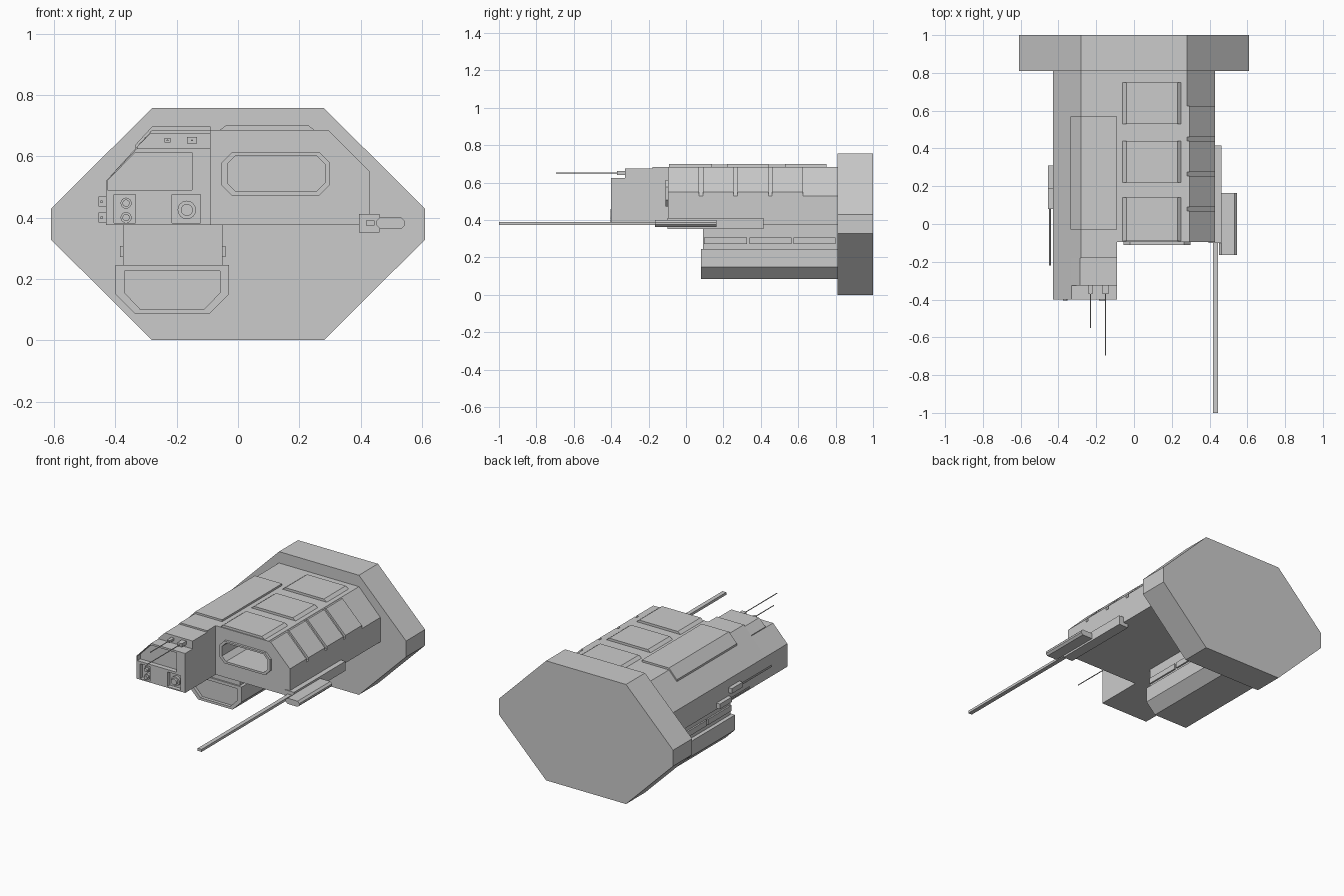
import bpy, bmesh, math


def prism(name, pts, y0, y1):
    """Extrude an x-z outline along y."""
    bm = bmesh.new()
    front = bm.faces.new([bm.verts.new((x, y0, z)) for x, z in pts])
    ext = bmesh.ops.extrude_face_region(bm, geom=[front])
    for v in ext["geom"]:
        if isinstance(v, bmesh.types.BMVert):
            v.co.y = y1
    bmesh.ops.recalc_face_normals(bm, faces=bm.faces)
    me = bpy.data.meshes.new(name)
    bm.to_mesh(me)
    bm.free()
    ob = bpy.data.objects.new(name, me)
    bpy.context.collection.objects.link(ob)
    return ob


def box(name, x0, x1, y0, y1, z0, z1):
    return prism(name, [(x0, z0), (x1, z0), (x1, z1), (x0, z1)], y0, y1)


def octagon(x0, x1, z0, z1, cx, cz):
    return [(x0 + cx, z0), (x1 - cx, z0), (x1, z0 + cz), (x1, z1 - cz),
            (x1 - cx, z1), (x0 + cx, z1), (x0, z1 - cz), (x0, z0 + cz)]


def rod(name, x, z, r, y0, y1, sides=12, r2=None):
    bpy.ops.mesh.primitive_cone_add(vertices=sides, radius1=r, radius2=r if r2 is None else r2,
                                    depth=y1 - y0, location=(x, (y0 + y1) / 2, z),
                                    rotation=(math.pi / 2, 0, 0))
    ob = bpy.context.object
    ob.name = name
    bpy.ops.object.shade_smooth_by_angle()
    return ob


def cut(ob, cutter):
    """Carve a recess and discard the cutter."""
    cutter.hide_render = True
    m = ob.modifiers.new("recess", 'BOOLEAN')
    m.operation, m.solver, m.object = 'DIFFERENCE', 'EXACT', cutter
    bpy.context.view_layer.objects.active = ob
    bpy.ops.object.modifier_apply(modifier=m.name)
    bpy.data.objects.remove(cutter)


# Rear plate
prism("rear_plate", octagon(-0.61, 0.61, 0, 0.757, 0.33, 0.328), 0.81, 1.0)

# Main hull: right half stops short, left half runs forward to the cabin
right = prism("right_hull", [(-0.09, 0.375), (0.43, 0.375), (0.43, 0.53),
                             (0.28, 0.685), (-0.09, 0.685)], -0.095, 0.81)
prism("left_hull", [(-0.43, 0.375), (-0.09, 0.375), (-0.09, 0.685),
                    (-0.28, 0.685), (-0.43, 0.52)], -0.18, 0.81)
cabin = prism("cabin", [(-0.43, 0.375), (-0.09, 0.375), (-0.09, 0.625),
                        (-0.33, 0.625), (-0.43, 0.52)], -0.4, -0.18)

# Cabin window and lamp recesses
cut(cabin, prism("window_cutter", [(-0.425, 0.49), (-0.15, 0.49), (-0.15, 0.613),
                                   (-0.335, 0.613), (-0.425, 0.52)], -0.5, -0.37))
for x0, x1 in ((-0.405, -0.335), (-0.215, -0.122)):
    cut(cabin, box("lamp_cutter", x0, x1, -0.5, -0.375, 0.382, 0.475))
for x, z, r in ((-0.365, 0.447, 0.018), (-0.365, 0.4, 0.018), (-0.167, 0.425, 0.03)):
    rod("lamp_housing", x, z, r, -0.39, -0.37, 16)
    rod("lamp_lens", x, z, r * 0.65, -0.404, -0.385, 16)

# Roof turret block with twin antennas
prism("roof_block", [(-0.33, 0.62), (-0.09, 0.62), (-0.09, 0.675),
                     (-0.285, 0.675), (-0.33, 0.63)], -0.325, -0.18)
for x, tip, w in ((-0.23, -0.55, 0.01), (-0.15, -0.695, 0.016)):
    box("antenna_mount", x - w, x + w, -0.37, -0.32, 0.652 - w * 0.7, 0.652 + w * 0.7)
    rod("antenna", x, 0.652, 0.003, tip, -0.36, 6)

# Raised roof plating
prism("left_roof_plate", [(-0.335, 0.625), (-0.28, 0.685), (-0.09, 0.685), (-0.09, 0.697),
                          (-0.28, 0.697), (-0.335, 0.637)], -0.03, 0.57)
for y0, y1 in ((-0.09, 0.14), (0.22, 0.44), (0.53, 0.75)):
    prism("roof_panel", [(-0.06, 0.68), (0.25, 0.68), (0.25, 0.685), (0.23, 0.7),
                         (-0.04, 0.7), (-0.06, 0.685)], y0, y1)

# Armour plates on the right shoulder
for i in range(4):
    y0 = -0.095 + i * 0.185
    prism("shoulder_plate", [(0.28, 0.683), (0.295, 0.685), (0.43, 0.55), (0.43, 0.53)],
          y0, y0 + 0.165)

# Front opening with raised rim
rim = prism("intake_rim", octagon(-0.055, 0.3, 0.472, 0.613, 0.035, 0.035), -0.11, -0.09)
inner = octagon(-0.035, 0.283, 0.485, 0.602, 0.028, 0.028)
cut(rim, prism("rim_cutter", inner, -0.2, 0.0))
cut(right, prism("intake_cutter", inner, -0.2, 0.15))

# Lower neck with side strips
box("lower_neck", -0.375, -0.05, 0.09, 0.81, 0.24, 0.38)
for y0, y1 in ((0.095, 0.325), (0.34, 0.565), (0.575, 0.8)):
    for x0, x1 in ((-0.385, -0.37), (-0.055, -0.04)):
        box("neck_strip", x0, x1, y0, y1, 0.272, 0.308)

# Lower pod, open shallow front
pod = prism("lower_pod", [(-0.4, 0.15), (-0.335, 0.085), (-0.095, 0.085), (-0.03, 0.15),
                          (-0.03, 0.245), (-0.4, 0.245)], 0.08, 0.81)
cut(pod, prism("pod_cutter", [(-0.37, 0.155), (-0.318, 0.1), (-0.112, 0.1), (-0.058, 0.155),
                              (-0.058, 0.226), (-0.37, 0.226)], 0.0, 0.1))

# Right cannon: mount, side pod and long barrel
box("cannon_mount", 0.395, 0.462, -0.1, 0.415, 0.352, 0.412)
prism("cannon_side_pod", octagon(0.45, 0.545, 0.364, 0.4, 0.012, 0.012), -0.165, 0.163)
box("cannon_barrel", 0.418, 0.445, -1.0, -0.09, 0.374, 0.39)

# Left small guns
for z, y0, y1 in ((0.452, 0.08, 0.19), (0.4, 0.19, 0.31)):
    box("side_gun", -0.455, -0.425, y0, y1, z - 0.016, z + 0.016)
    rod("side_gun_barrel", -0.445, z, 0.005, -0.22 if z > 0.42 else 0.0, y0 + 0.01, 8)
